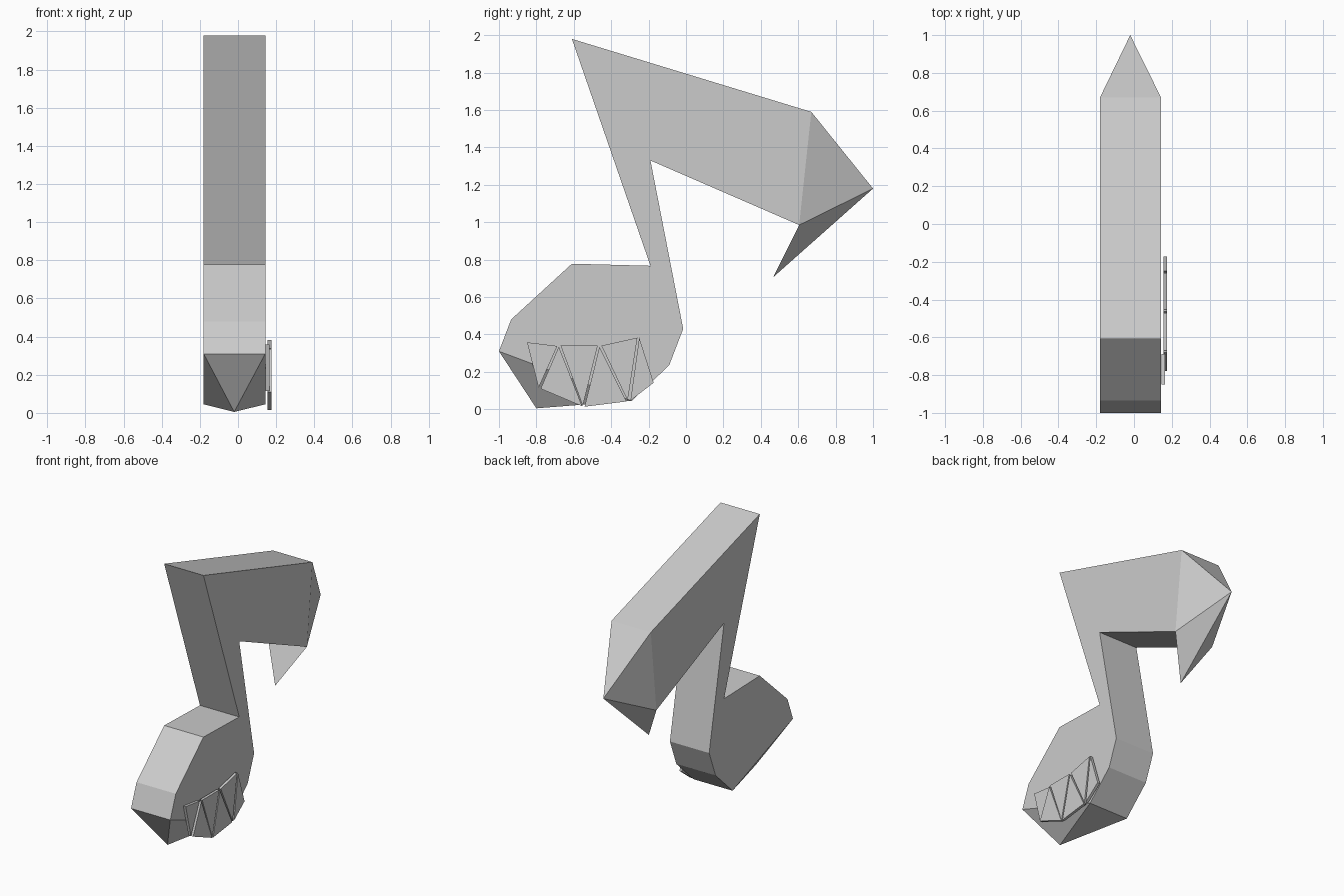
import bpy, bmesh

if "Cube" in bpy.data.objects:
    bpy.data.objects.remove(bpy.data.objects["Cube"])


def prism(bm, profile, x0, x1):
    """Extrude a (y, z) profile along x; returns both vertex rings."""
    a = [bm.verts.new((x0, y, z)) for y, z in profile]
    b = [bm.verts.new((x1, y, z)) for y, z in profile]
    bm.faces.new(a)
    bm.faces.new(b[::-1])
    for i in range(len(a)):
        j = (i + 1) % len(a)
        bm.faces.new((a[i], a[j], b[j], b[i]))
    return a, b


def finish(bm, name):
    bmesh.ops.recalc_face_normals(bm, faces=bm.faces)
    mesh = bpy.data.meshes.new(name)
    bm.to_mesh(mesh)
    bm.free()
    obj = bpy.data.objects.new(name, mesh)
    bpy.context.collection.objects.link(obj)
    return obj


def poke(bm, corners, apex):
    """Replace the quad over these corners by a pyramid to the apex."""
    face = next(f for f in bm.faces if set(f.verts) == set(corners))
    tip = bmesh.ops.poke(bm, faces=[face])["verts"][0]
    tip.co = apex
    return tip


# Body: bent slab with a rounded lower head and a sloping upper flag
X0, X1, XC = -0.18, 0.143, -0.02
profile = [(-0.61, 1.98), (0.67, 1.59), (0.605, 0.985), (-0.19, 1.33),
           (-0.015, 0.43), (-0.09, 0.235), (-0.29, 0.045), (-1.0, 0.31),
           (-0.935, 0.48), (-0.61, 0.778), (-0.19, 0.767)]
bm = bmesh.new()
left, right = prism(bm, profile, X0, X1)

# Pointed chin and pointed flag end
poke(bm, (left[6], left[7], right[6], right[7]), (XC, -0.80, 0.005))
apex = poke(bm, (left[1], left[2], right[1], right[2]), (XC, 1.0, 1.18))

# Hooked barb pulled from the underside of the flag end
under = next(f for f in apex.link_faces if left[2] in f.verts and right[2] in f.verts)
barb = bmesh.ops.poke(bm, faces=[under])["verts"][0]
barb.co = (XC, 0.465, 0.705)
finish(bm, "body")

# Row of interlocking triangular teeth on the right side
teeth = [
    ((-0.85, 0.358), (-0.688, 0.338), (-0.788, 0.115)),
    ((-0.68, 0.335), (-0.777, 0.11), (-0.555, 0.016)),
    ((-0.67, 0.34), (-0.472, 0.34), (-0.552, 0.018)),
    ((-0.463, 0.333), (-0.542, 0.014), (-0.318, 0.042)),
    ((-0.452, 0.34), (-0.26, 0.383), (-0.312, 0.046)),
    ((-0.25, 0.383), (-0.297, 0.046), (-0.173, 0.142)),
]
for i, tri in enumerate(teeth):
    bm = bmesh.new()
    x = 0.145 if i == 0 else 0.155
    prism(bm, tri, x, x + 0.02)
    finish(bm, f"tooth_{i + 1}")
